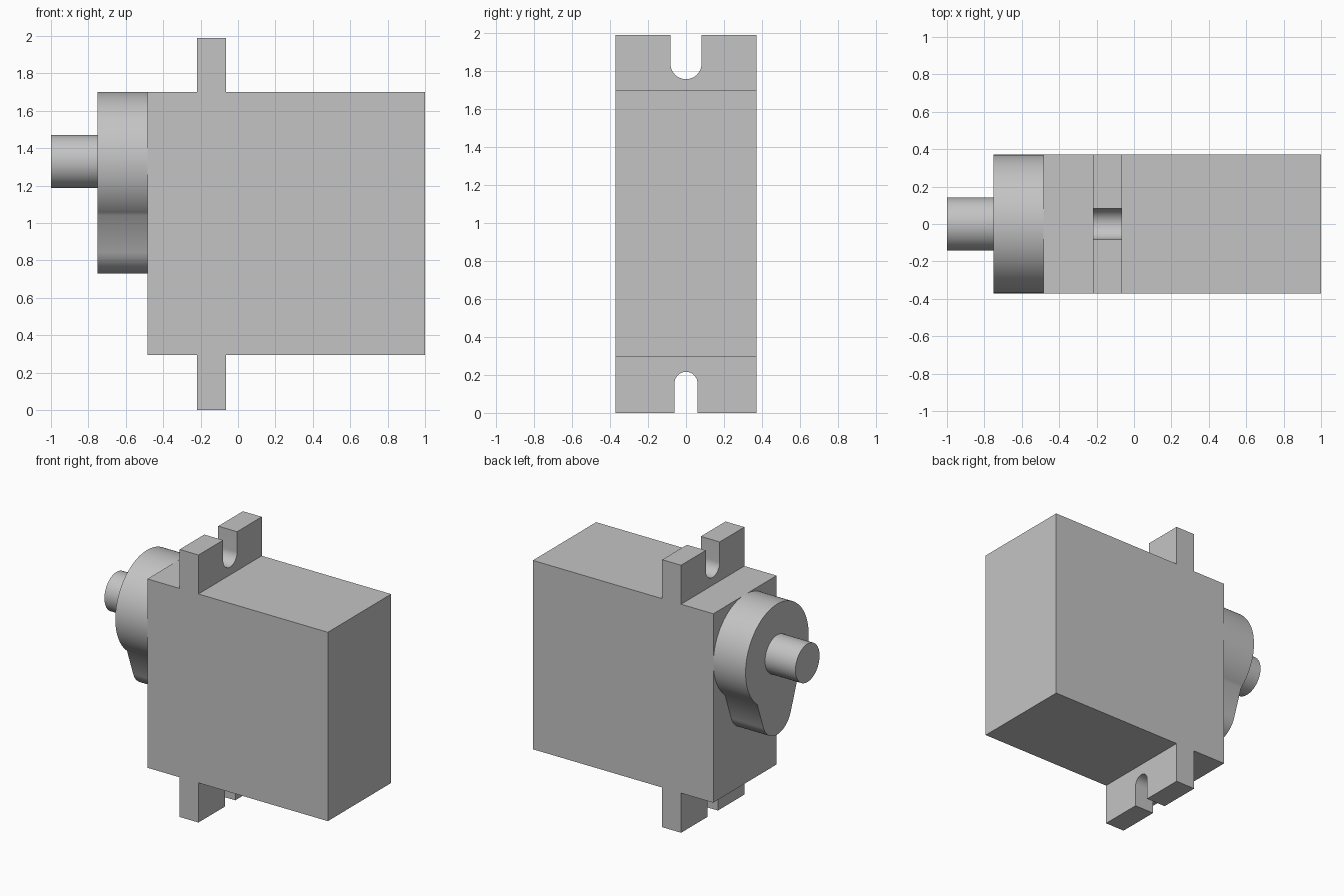
import bpy, bmesh, math
from mathutils import Vector

cube = bpy.data.objects.get("Cube")
if cube:
    bpy.data.objects.remove(cube, do_unlink=True)

grey = bpy.data.materials.new("plain grey")
grey.use_nodes = True
colour = (0.55, 0.55, 0.55, 1)
grey.diffuse_color = colour
grey.node_tree.nodes["Principled BSDF"].inputs["Base Color"].default_value = colour


def prism(name, points, axis, start, end):
    """Extrude a 2D profile: (x, z) along y, or (y, z) along x."""
    bm = bmesh.new()
    if axis == "x":
        verts = [bm.verts.new((start, a, b)) for a, b in points]
        step = Vector((end - start, 0, 0))
    else:
        verts = [bm.verts.new((a, start, b)) for a, b in points]
        step = Vector((0, end - start, 0))
    face = bm.faces.new(verts)
    extruded = bmesh.ops.extrude_face_region(bm, geom=[face], use_keep_orig=True)
    moved = [g for g in extruded["geom"] if isinstance(g, bmesh.types.BMVert)]
    bmesh.ops.translate(bm, verts=moved, vec=step)
    bmesh.ops.recalc_face_normals(bm, faces=bm.faces)
    mesh = bpy.data.meshes.new(name)
    bm.to_mesh(mesh)
    bm.free()
    mesh.materials.append(grey)
    obj = bpy.data.objects.new(name, mesh)
    bpy.context.collection.objects.link(obj)
    return obj


def arc(z, radius, first, last, steps):
    """Points of an arc about (0, z), angles in degrees."""
    angles = [math.radians(first + (last - first) * i / steps) for i in range(steps + 1)]
    return [(radius * math.cos(a), z + radius * math.sin(a)) for a in angles]


def select_only(obj):
    bpy.ops.object.select_all(action="DESELECT")
    obj.select_set(True)
    bpy.context.view_layer.objects.active = obj


def smooth(obj):
    select_only(obj)
    bpy.ops.object.shade_smooth_by_angle(angle=math.radians(40))


HALF_DEPTH = 0.372
BACK, FACE = 1.0, -0.485
TAB_IN, TAB_OUT = -0.065, -0.22
LOW, HIGH, TOP = 0.295, 1.70, 1.99
SHAFT_Z = 1.33

# Case with its two mounting tabs, as one cross-shaped profile
case = prism("case", [
    (BACK, LOW), (BACK, HIGH), (TAB_IN, HIGH), (TAB_IN, TOP), (TAB_OUT, TOP), (TAB_OUT, HIGH),
    (FACE, HIGH), (FACE, LOW), (TAB_OUT, LOW), (TAB_OUT, 0), (TAB_IN, 0), (TAB_IN, LOW),
], "y", -HALF_DEPTH, HALF_DEPTH)

# Round-ended screw slots open at the tab ends
upper = arc(1.84, 0.082, 180, 360, 24) + [(0.082, 2.2), (-0.082, 2.2)]
lower = arc(0.155, 0.061, 0, 180, 24) + [(-0.061, -0.2), (0.061, -0.2)]
for name, outline in (("upper_slot", upper), ("lower_slot", lower)):
    cutter = prism(name, outline, "x", TAB_OUT - 0.1, TAB_IN + 0.1)
    cutter.hide_render = True
    cut = case.modifiers.new(name, "BOOLEAN")
    cut.operation = "DIFFERENCE"
    cut.solver = "EXACT"
    cut.object = cutter
    select_only(case)
    bpy.ops.object.modifier_apply(modifier=name)
    bpy.data.objects.remove(cutter, do_unlink=True)
smooth(case)

# Gear cover: a large disc with a tapering lobe below it
disc = arc(SHAFT_Z, HALF_DEPTH - 0.001, -51, 231, 72)
lobe = arc(0.902, 0.172, 200, 340, 36)
smooth(prism("gear_cover", disc + lobe, "x", FACE, -0.75))

# Output shaft
smooth(prism("output_shaft", arc(SHAFT_Z, 0.142, 0, 354, 59), "x", -0.75, -1.0))
